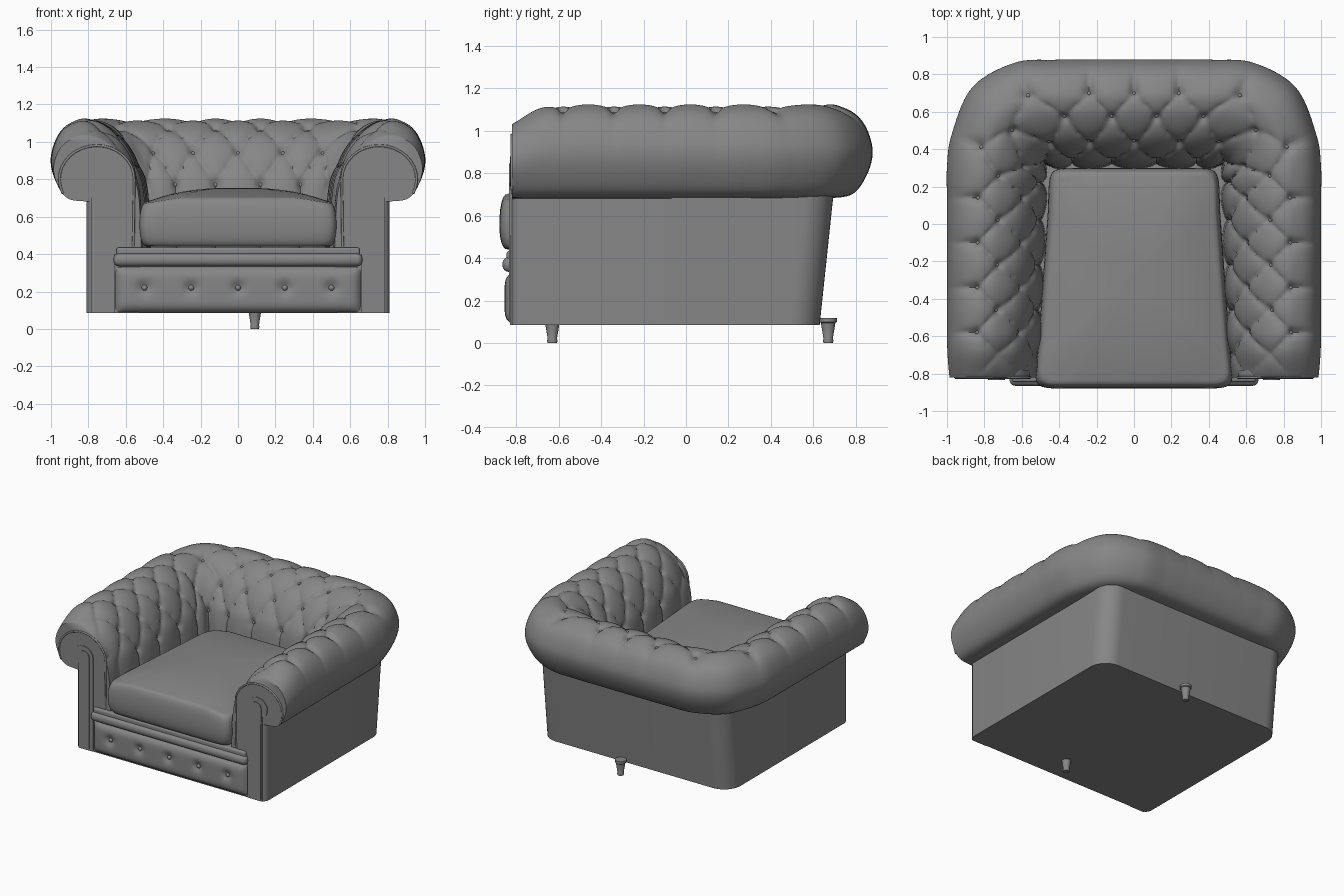
import bpy, bmesh, math
from math import sin, cos, pi, radians
from mathutils import Vector

old = bpy.data.objects.get("Cube")
if old:
    bpy.data.objects.remove(old, do_unlink=True)

leather = bpy.data.materials.new("grey_leather")
leather.use_nodes = True
GREY = (0.24, 0.24, 0.24, 1)
leather.diffuse_color = GREY
leather.node_tree.nodes["Principled BSDF"].inputs["Base Color"].default_value = GREY


def finish(name, bm, mirror=False, angle=40):
    """Turn a bmesh into a smooth-shaded object, optionally mirrored in x."""
    bmesh.ops.recalc_face_normals(bm, faces=bm.faces)
    me = bpy.data.meshes.new(name)
    bm.to_mesh(me)
    bm.free()
    me.materials.append(leather)
    ob = bpy.data.objects.new(name, me)
    bpy.context.collection.objects.link(ob)
    bpy.ops.object.select_all(action="DESELECT")
    ob.select_set(True)
    bpy.context.view_layer.objects.active = ob
    bpy.ops.object.shade_smooth_by_angle(angle=radians(angle))
    if mirror:
        ob.modifiers.new("mirror", "MIRROR").use_clip = True
    return ob


def grid_faces(bm, rows):
    """Skin a list of equally long vertex rows."""
    for r, s in zip(rows, rows[1:]):
        for i in range(len(r) - 1):
            bm.faces.new((r[i], r[i + 1], s[i + 1], s[i]))


def box(name, lo, hi, bevel):
    bm = bmesh.new()
    bmesh.ops.create_cube(bm, size=1)
    for v in bm.verts:
        v.co = [l + (c + 0.5) * (h - l) for l, h, c in zip(lo, hi, v.co)]
    bmesh.ops.bevel(bm, geom=bm.edges[:], offset=bevel, segments=4,
                    profile=0.5, affect="EDGES")
    return finish(name, bm)


def plate(name, outline, front, back=-0.78):
    """Mirrored flat panel from an x-z outline."""
    bm = bmesh.new()
    f = bm.faces.new([bm.verts.new((x, front, z)) for x, z in outline])
    ext = bmesh.ops.extrude_face_region(bm, geom=[f], use_keep_orig=True)["geom"]
    for v in ext:
        if isinstance(v, bmesh.types.BMVert):
            v.co.y = back
    return finish(name, bm, True)


def arc(cx, cz, rx, rz, a0, a1, n=18):
    angles = [radians(a0 + (a1 - a0) * i / n) for i in range(n + 1)]
    return [(cx + rx * cos(t), cz + rz * sin(t)) for t in angles]


def spline(pts, t):
    """Smooth curve through evenly keyed points."""
    i = min(max(int(t), 0), len(pts) - 2)
    f = t - i
    p1, p2 = Vector(pts[i]), Vector(pts[i + 1])
    p0 = Vector(pts[i - 1]) if i else 2 * p1 - p2
    p3 = Vector(pts[i + 2]) if i + 2 < len(pts) else 2 * p2 - p1
    return 0.5 * (2 * p1 + (p2 - p0) * f + (2 * p0 - 5 * p1 + 4 * p2 - p3) * f * f
                  + (3 * p1 - p0 - 3 * p2 + p3) * f ** 3)


# Plan of the roll: inner and outer x, y at every half tuft, front to back centre
plan = []
for i in range(9):
    y = -0.82 + 0.12 * i
    plan.append((0.5 - 0.03 * i / 8, y, 1.0, y))
plan += [(0.47, 0.22, 1.0, 0.30), (0.47, 0.26, 0.975, 0.48), (0.455, 0.295, 0.865, 0.73),
         (0.40, 0.30, 0.64, 0.862), (0.33, 0.30, 0.42, 0.878)]
plan += [(x, 0.30, x, 0.88) for x in (0.24, 0.12, 0.0)]

# Roll section: (across, height, tuft row)
section = [(0.6, 0.68, 0), (0.83, 0.70, 0.1), (0.95, 0.79, 0.3), (1.0, 0.90, 0.5),
           (0.95, 1.01, 0.7), (0.85, 1.08, 0.85), (0.70, 1.116, 1), (0.57, 1.114, 1.5),
           (0.45, 1.087, 2), (0.31, 1.035, 2.5), (0.20, 0.96, 3), (0.11, 0.87, 3.5),
           (0.05, 0.78, 4), (0.02, 0.65, 4.5), (0.0, 0.42, 5)]
LAST = len(section) - 1


def hull(a, t):
    xi, yi, xo, yo = spline(plan, 2 * a)
    u, z, row = spline(section, t)
    f = max(0, 1 - a) ** 2
    u = 0.55 + (u - 0.55) * (1 - 0.06 * f)
    if z > 0.68:
        z = 0.68 + (z - 0.68) * (1 - 0.2 * f)
    return Vector((xi + (xo - xi) * u, yi + (yo - yi) * u, z)), row


def tufted(a, t):
    """Point and normal on the roll, sunk along diamond pleats and at the buttons."""
    p, row = hull(a, t)
    e = 0.01
    da = hull(min(a + e, 8), t)[0] - hull(max(a - e, 0), t)[0]
    dt = hull(a, min(t + e, LAST))[0] - hull(a, max(t - e, 0))[0]
    n = da.cross(dt).normalized()
    k = (min(max(row, 1), 4) - 1) / 2
    puff = abs(sin(pi * (a + k)) * sin(pi * (a - k))) ** 0.35
    amp = min(1, a / 0.6) * min(1, max(0.1, row) ** 5)
    near = round(row)
    dip = 0
    if 1 <= near <= 4 and a > 0.7:
        shift = 0 if near % 2 else 0.5
        off = a - shift - round(a - shift)
        dip = math.exp(-(off * off + ((row - near) * 0.7) ** 2) / 0.008)
    return p + n * (amp * (0.006 - 0.028 * (1 - puff)) - 0.022 * dip), n


# Tufted arms and back, one half mirrored, with closed arm fronts
bm = bmesh.new()
rows = []
for i in range(161):
    rows.append([bm.verts.new(tufted(i / 20, j / 6)[0]) for j in range(LAST * 6 + 1)])
for v in rows[-1]:
    v.co.x = 0
grid_faces(bm, rows)
foot = [bm.verts.new((x, -0.82, z)) for x, z in ((0.53, 0.085), (0.77, 0.085), (0.77, 0.68))]
bm.faces.new(rows[0] + foot)
finish("tufted_arms_and_back", bm, True, 60)

# Upholstery buttons
bm = bmesh.new()
for t, start in ((6, 1), (8, 1.5), (10, 1), (12, 1.5)):
    a = start
    while a <= 8:
        p, n = tufted(a, t)
        res = bmesh.ops.create_icosphere(bm, subdivisions=2, radius=0.013)
        bmesh.ops.translate(bm, verts=res["verts"], vec=p + n * 0.002)
        a += 1
finish("roll_buttons", bm, True)

# Outer shell: wide rounded back corners, soft front corners, back leaning outward
bm = bmesh.new()


def shell_ring(back, z):
    half = arc(0.765, -0.78, 0.045, 0.045, -90, 0, 5)
    half += arc(0.67, back - 0.14, 0.14, 0.14, 0, 90, 10)
    return [bm.verts.new((x, y, z)) for x, y in half + [(-x, y) for x, y in half[::-1]]]


low, high = shell_ring(0.63, 0.085), shell_ring(0.695, 0.70)
grid_faces(bm, [low, high])
bm.faces.new(low)
finish("outer_shell", bm)

# Arm fronts: scroll panel, narrow post, raised strip
scroll = arc(0.755, 0.80, 0.2, 0.18, -25, 180)
plate("arm_scroll", [(0.775, 0.40), (0.775, 0.70)] + scroll + [(0.56, 0.40)], -0.823)
plate("arm_post", [(0.66, 0.085), (0.785, 0.085), (0.785, 0.74)]
      + arc(0.745, 0.80, 0.085, 0.08, -30, 180), -0.829)
plate("arm_strip", [(0.69, 0.10), (0.775, 0.10)]
      + arc(0.735, 0.80, 0.045, 0.045, 0, 180), -0.835)

# Piping round the scroll
cu = bpy.data.curves.new("scroll_piping", "CURVE")
cu.dimensions = "3D"
cu.bevel_depth = 0.007
cu.bevel_resolution = 2
path = scroll + [(0.56, 0.44)]
sp = cu.splines.new("POLY")
sp.points.add(len(path) - 1)
for pt, (x, z) in zip(sp.points, path):
    pt.co = (x, -0.821, z, 1)
cu.materials.append(leather)
piping = bpy.data.objects.new("scroll_piping", cu)
bpy.context.collection.objects.link(piping)
piping.modifiers.new("mirror", "MIRROR")

# Seat deck and front rail
box("seat_deck", (-0.65, -0.845, 0.39), (0.65, 0.40, 0.435), 0.012)
box("front_rail", (-0.665, -0.865, 0.335), (0.665, -0.70, 0.405), 0.03)

# Padded front panel with five buttons
bm = bmesh.new()
spots = [0.25 * i for i in range(-2, 3)]
rows = []
for j in range(25):
    zn = j / 12 - 1
    row = []
    for i in range(105):
        xn = i / 52 - 1
        x, z = 0.658 * xn, 0.21 + 0.124 * zn
        y = -0.815 - 0.04 * (1 - zn ** 6) * (1 - xn ** 30)
        for s in spots:
            y += 0.022 * math.exp(-((x - s) ** 2 + (z - 0.22) ** 2) / 0.0012)
        row.append(bm.verts.new((x, y, z)))
    rows.append(row)
grid_faces(bm, rows)
finish("front_panel", bm, angle=60)
bm = bmesh.new()
for s in spots:
    res = bmesh.ops.create_icosphere(bm, subdivisions=2, radius=0.016)
    bmesh.ops.translate(bm, verts=res["verts"], vec=(s, -0.835, 0.22))
finish("panel_buttons", bm)

# Crowned cushion, wider at the front: stacked rounded rings closed by a dome
bm = bmesh.new()
rings = []
for px, pz in arc(0, 0, 1, 1, -90, 90, 12):
    ring = []
    inset = 0.045 * (1 - abs(px) ** 0.7)
    for i in range(128):
        t = 2 * pi * (i + 0.5) / 128
        x = math.copysign(abs(cos(t)) ** 0.13, cos(t))
        y = math.copysign(abs(sin(t)) ** 0.13, sin(t))
        w = 0.457 + 0.085 * ((1 - y) / 2) ** 2 - inset
        crown = 0.055 * (1 - x * x) + 0.02 * (1 - y ** 4)
        z = 0.555 + 0.115 * pz + crown * max(pz, 0)
        ring.append(bm.verts.new((x * w, -0.29 + y * (0.59 - inset), z)))
    rings.append(ring + ring[:1])
bm.faces.new(rings[0][:-1])
edge = rings[-1][:-1]
for k in range(1, 8):
    f = 1 - k / 8
    ring = []
    for v in edge:
        rise = (0.755 - v.co.z) * (1 - f ** 2.5)
        ring.append(bm.verts.new((v.co.x * f, -0.29 + (v.co.y + 0.29) * f, v.co.z + rise)))
    rings.append(ring + ring[:1])
grid_faces(bm, rings)
bm.faces.new(rings[-1][:-1])
finish("seat_cushion", bm, angle=60)

# Turned feet
for name, y in (("front_foot", -0.63), ("back_foot", 0.67)):
    bm = bmesh.new()
    rows = []
    for r, z in ((0, 0), (0.022, 0), (0.025, 0.012), (0.022, 0.02), (0.034, 0.095),
                 (0.041, 0.1), (0.041, 0.118), (0, 0.118)):
        rows.append([bm.verts.new((0.09 + r * cos(i * pi / 10), y + r * sin(i * pi / 10), z))
                     for i in range(21)])
    grid_faces(bm, rows)
    bmesh.ops.remove_doubles(bm, verts=bm.verts[:], dist=0.0005)
    finish(name, bm)
